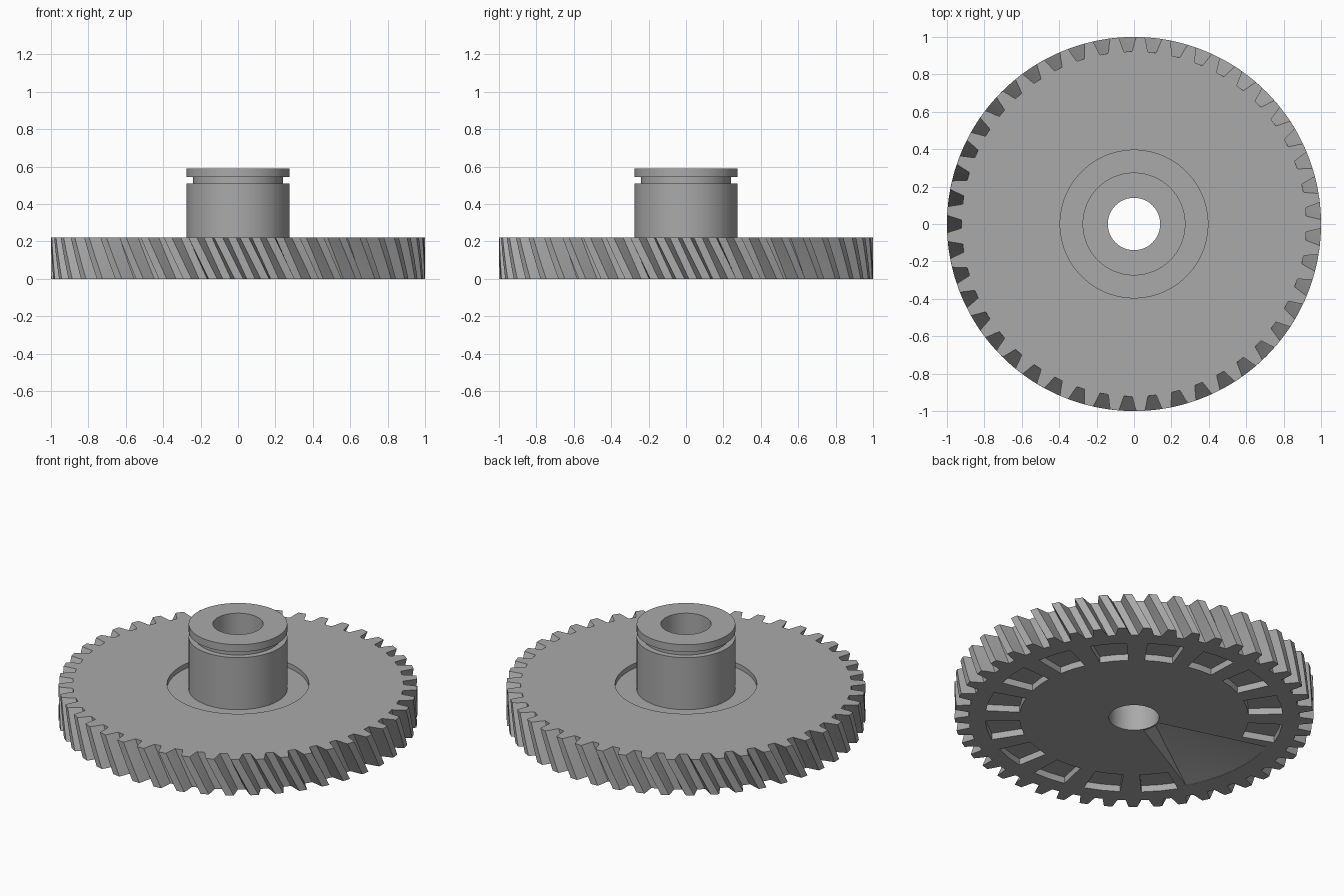
import bpy, bmesh
from math import cos, sin, radians, tau

old = bpy.data.objects.get("Cube")
if old:
    bpy.data.objects.remove(old)

TEETH = 45
HEIGHT = 0.22
TWIST = 0.11
LAYERS = 8

steel = bpy.data.materials.new("grey_steel")
steel.use_nodes = True
steel.diffuse_color = (0.4, 0.4, 0.4, 1)
steel.node_tree.nodes["Principled BSDF"].inputs["Base Color"].default_value = (0.4, 0.4, 0.4, 1)


def finish(bm, name):
    bmesh.ops.recalc_face_normals(bm, faces=bm.faces)
    mesh = bpy.data.meshes.new(name)
    bm.to_mesh(mesh)
    bm.free()
    mesh.materials.append(steel)
    obj = bpy.data.objects.new(name, mesh)
    bpy.context.collection.objects.link(obj)
    return obj


def bridge(bm, rings, closed):
    """Join neighbouring rings of vertices with quads."""
    pairs = list(zip(rings, rings[1:]))
    if closed:
        pairs.append((rings[-1], rings[0]))
    for a, b in pairs:
        for i in range(len(a)):
            j = (i + 1) % len(a)
            bm.faces.new((a[i], a[j], b[j], b[i]))


def revolve(bm, profile, start=0.0, sweep=tau, steps=96):
    """Sweep a closed (radius, height) profile about the axis."""
    full = sweep >= tau
    rings = []
    for k in range(steps if full else steps + 1):
        a = start + sweep * k / steps
        rings.append([bm.verts.new((r * cos(a), r * sin(a), z)) for r, z in profile])
    bridge(bm, rings, full)
    if not full:
        bm.faces.new(rings[0])
        bm.faces.new(rings[-1])


def block(r0, r1, z0, z1):
    return [(r0, z0), (r1, z0), (r1, z1), (r0, z1)]


# Helical toothed wheel, tooth flank given as (radius, half width in pitches)
flank = [(0.922, 0.33), (0.945, 0.275), (0.975, 0.22), (1.0, 0.165)]
outline = [(r, -w) for r, w in flank] + [(r, w) for r, w in reversed(flank)]
bm = bmesh.new()
rings = []
for k in range(LAYERS + 1):
    t = k / LAYERS
    ring = []
    for n in range(TEETH):
        for r, w in outline:
            a = (n + w) * tau / TEETH + TWIST * (1 - t)
            ring.append(bm.verts.new((r * cos(a), r * sin(a), HEIGHT * t)))
    rings.append(ring)
bridge(bm, rings, False)
bm.faces.new(rings[0])
bm.faces.new(rings[-1])
wheel = finish(bm, "helical_wheel")

# Cutters: bore, ring recess on top, sloping sector and pockets underneath
cutters = []
bm = bmesh.new()
bmesh.ops.create_cone(bm, cap_ends=True, segments=96, radius1=0.15, radius2=0.15, depth=2)
cutters.append(finish(bm, "bore_cutter"))

bm = bmesh.new()
revolve(bm, block(0.26, 0.395, 0.19, 0.4))
cutters.append(finish(bm, "recess_cutter"))

bm = bmesh.new()
sector = [(0.1, -0.1), (0.81, -0.1), (0.81, 0.002), (0.15, 0.18), (0.1, 0.18)]
revolve(bm, sector, radians(164), radians(45), 16)
cutters.append(finish(bm, "sector_cutter"))

bm = bmesh.new()
for k in range(14):
    middle = radians(220 + 22.5 * k)
    revolve(bm, block(0.64, 0.83, -0.1, 0.04), middle - 0.125, 0.25, 2)
cutters.append(finish(bm, "pocket_cutter"))

for cutter in cutters:
    cutter.hide_render = True
    mod = wheel.modifiers.new(cutter.name, "BOOLEAN")
    mod.operation = "DIFFERENCE"
    mod.solver = "EXACT"
    mod.object = cutter
bpy.context.view_layer.update()
cut = bpy.data.meshes.new_from_object(wheel.evaluated_get(bpy.context.evaluated_depsgraph_get()))
wheel.modifiers.clear()
wheel.data = cut
for cutter in cutters:
    bpy.data.objects.remove(cutter)

# Hub with a groove under its rim and a thin bore sleeve through the wheel
bm = bmesh.new()
revolve(bm, [(0.14, 0), (0.15, 0), (0.15, 0.185), (0.275, 0.185), (0.275, 0.51), (0.24, 0.51),
             (0.24, 0.545), (0.275, 0.545), (0.275, 0.59), (0.14, 0.59)])
hub = finish(bm, "grooved_hub")

# Smooth round walls, keep edges crisp
for obj in (wheel, hub):
    bpy.ops.object.select_all(action="DESELECT")
    obj.select_set(True)
    bpy.context.view_layer.objects.active = obj
    bpy.ops.object.shade_smooth_by_angle(angle=radians(25))
